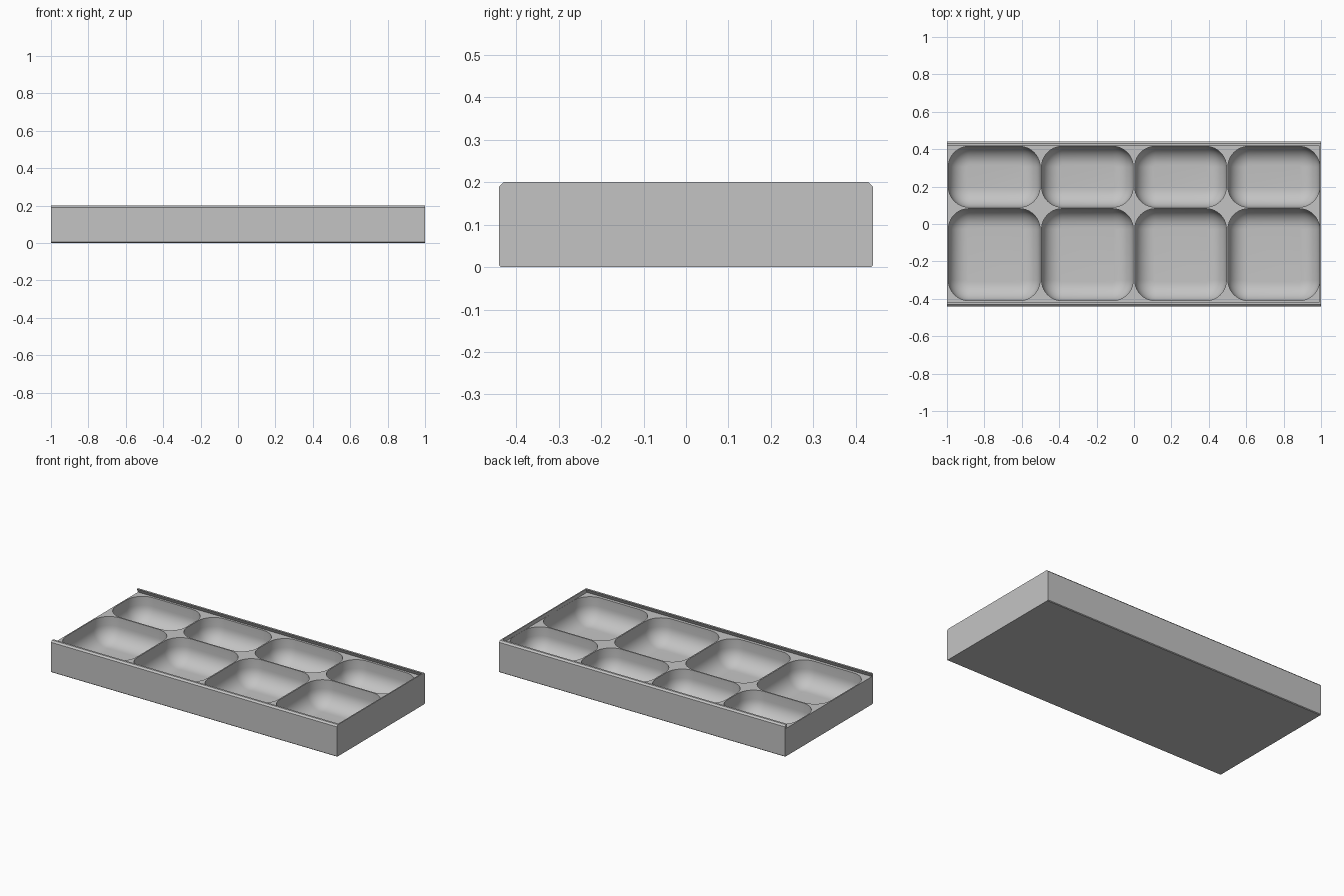
import bpy, bmesh, math

if "Cube" in bpy.data.objects:
    bpy.data.objects.remove(bpy.data.objects["Cube"], do_unlink=True)

grey = bpy.data.materials.new("plain grey")
grey.use_nodes = True
colour = (0.55, 0.55, 0.55, 1)
grey.diffuse_color = colour
grey.node_tree.nodes["Principled BSDF"].inputs["Base Color"].default_value = colour


def loft(name, rings):
    """Skin a list of equal point loops and cap both ends."""
    bm = bmesh.new()
    loops = [[bm.verts.new(p) for p in ring] for ring in rings]
    for a, b in zip(loops, loops[1:]):
        for i in range(len(a)):
            j = (i + 1) % len(a)
            bm.faces.new((a[i], a[j], b[j], b[i]))
    bm.faces.new(loops[0])
    bm.faces.new(loops[-1])
    bmesh.ops.recalc_face_normals(bm, faces=bm.faces)
    mesh = bpy.data.meshes.new(name)
    bm.to_mesh(mesh)
    bm.free()
    mesh.materials.append(grey)
    obj = bpy.data.objects.new(name, mesh)
    bpy.context.collection.objects.link(obj)
    return obj


def prism(name, half_profile, x0, x1):
    """Mirror a (y, z) half profile and extrude it along x."""
    profile = half_profile + [(-y, z) for y, z in reversed(half_profile)]
    return loft(name, [[(x, y, z) for y, z in profile] for x in (x0, x1)])


def rounded_rect(cx, cy, hx, hy, r, z, steps=10):
    points = []
    for q, (sx, sy) in enumerate([(1, 1), (-1, 1), (-1, -1), (1, -1)]):
        for i in range(steps + 1):
            a = math.pi / 2 * (q + i / steps)
            points.append((cx + sx * (hx - r) + r * math.cos(a),
                           cy + sy * (hy - r) + r * math.sin(a), z))
    return points


def pocket(name, cx, y0, y1):
    """Straight-walled pocket with a large fillet around its floor."""
    floor, fillet, corner, hx = 0.02, 0.10, 0.11, 0.245
    cy, hy = (y0 + y1) / 2, (y1 - y0) / 2
    rings = [rounded_rect(cx, cy, hx, hy, corner, 0.3)]
    for i in range(11):
        a = math.pi / 2 * i / 10
        inset = fillet * (1 - math.cos(a))
        z = floor + fillet * (1 - math.sin(a))
        rings.append(rounded_rect(cx, cy, hx - inset, hy - inset, corner - inset, z))
    return loft(name, rings)


# Solid tray block with chamfered long edges
tray = prism("compartment_tray",
             [(0.436, 0), (0.44, 0.004), (0.44, 0.19), (0.43, 0.2)], -1, 1)

# Dovetail lid channel, open at one end
cutters = [prism("lid_channel_cutter", [(0.429, 0.176), (0.410, 0.214)], -1.1, 0.993)]

# Two rows of four pockets
for col in range(4):
    x = -0.7475 + col * 0.4983
    cutters.append(pocket("large_pocket_cutter", x, -0.41, 0.082))
    cutters.append(pocket("small_pocket_cutter", x, 0.09, 0.415))

bpy.context.view_layer.objects.active = tray
for cutter in cutters:
    cutter.hide_render = True
    mod = tray.modifiers.new("cut", "BOOLEAN")
    mod.operation = "DIFFERENCE"
    mod.solver = "EXACT"
    mod.object = cutter
    bpy.ops.object.modifier_apply(modifier=mod.name)
for cutter in cutters:
    bpy.data.objects.remove(cutter, do_unlink=True)

# Smooth fillets, crisp rims
for obj in bpy.context.selected_objects:
    obj.select_set(False)
tray.select_set(True)
bpy.ops.object.shade_smooth_by_angle(angle=math.radians(30))
